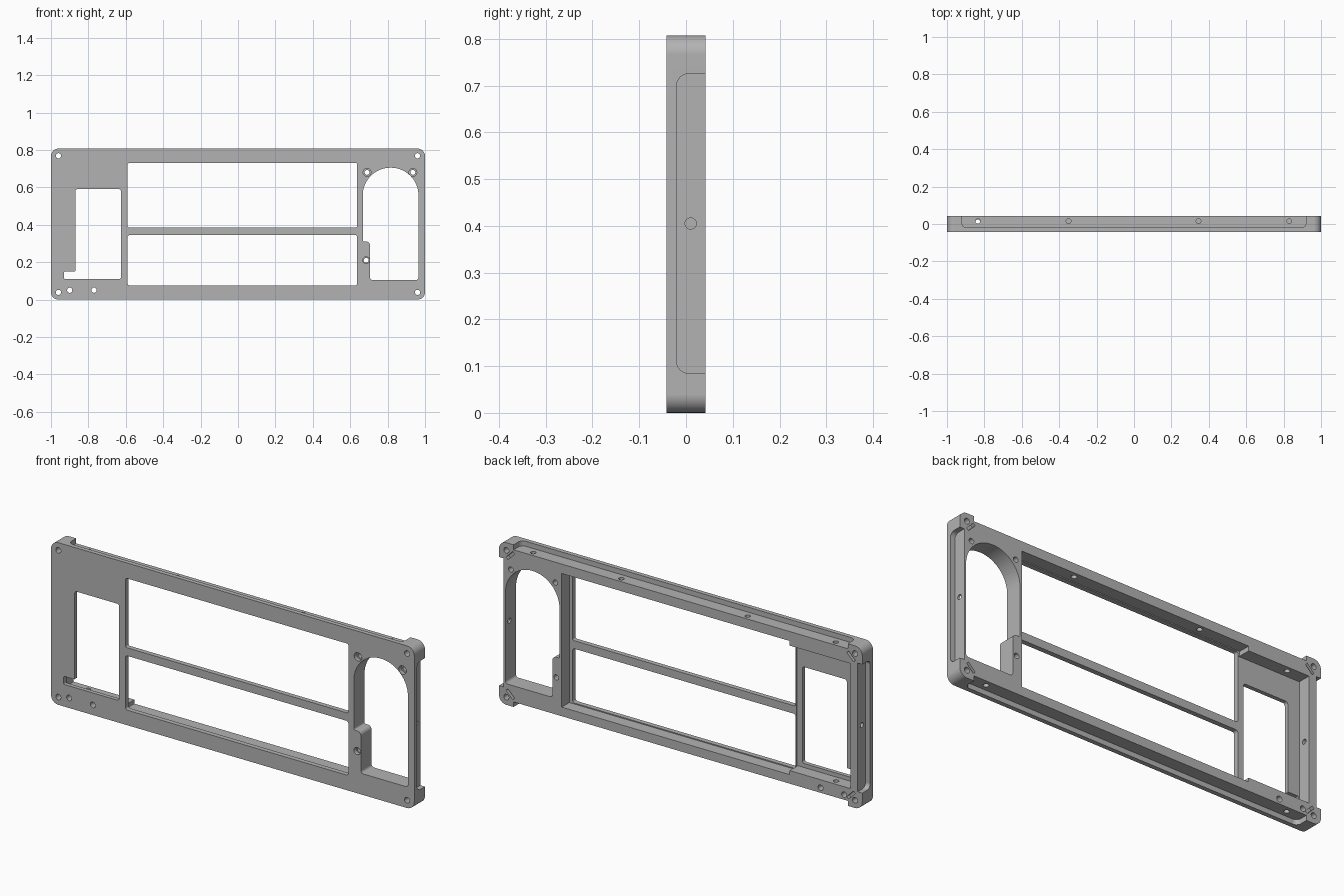
import bpy, bmesh, math
from mathutils import Vector

cube = bpy.data.objects.get("Cube")
if cube:
    bpy.data.objects.remove(cube, do_unlink=True)

grey = bpy.data.materials.new("plain grey")
grey.use_nodes = True
grey.diffuse_color = (0.45, 0.45, 0.45, 1)
grey.node_tree.nodes["Principled BSDF"].inputs["Base Color"].default_value = (0.45, 0.45, 0.45, 1)

BACK, FRONT, H = 0.042, -0.042, 0.807
FAR = 0.1


def fillet(corners, steps=8):
    """Round every (a, b, radius) corner of a closed outline."""
    out = []
    for i, (a, b, r) in enumerate(corners):
        p = Vector((a, b))
        u = (Vector(corners[i - 1][:2]) - p).normalized()
        v = (Vector(corners[(i + 1) % len(corners)][:2]) - p).normalized()
        half = u.angle(v) / 2
        if r == 0:
            out.append(p)
            continue
        c = p + (u + v).normalized() * (r / math.sin(half))
        s, e = p + u * (r / math.tan(half)) - c, p + v * (r / math.tan(half)) - c
        a0 = math.atan2(s.y, s.x)
        turn = math.atan2(e.y, e.x) - a0
        turn = (turn + math.pi) % (2 * math.pi) - math.pi
        for k in range(steps + 1):
            t = a0 + turn * k / steps
            out.append(c + Vector((math.cos(t), math.sin(t))) * r)
    return out


def rect(a0, a1, b0, b1, r=0.0):
    return fillet([(a0, b0, r), (a1, b0, r), (a1, b1, r), (a0, b1, r)])


def circle(a, b, r, n=24):
    return [Vector((a + r * math.cos(2 * math.pi * k / n),
                    b + r * math.sin(2 * math.pi * k / n))) for k in range(n)]


def prism(name, outline, axis, lo, hi):
    """Extrude an outline along an axis from lo to hi."""
    place = {"X": lambda p, h: (h, p.x, p.y),
             "Y": lambda p, h: (p.x, h, p.y),
             "Z": lambda p, h: (p.x, p.y, h)}[axis]
    bm = bmesh.new()
    low = [bm.verts.new(place(p, lo)) for p in outline]
    high = [bm.verts.new(place(p, hi)) for p in outline]
    bm.faces.new(low)
    bm.faces.new(high)
    for i in range(len(low)):
        bm.faces.new((low[i - 1], low[i], high[i], high[i - 1]))
    bmesh.ops.recalc_face_normals(bm, faces=bm.faces)
    mesh = bpy.data.meshes.new(name)
    bm.to_mesh(mesh)
    bm.free()
    mesh.materials.append(grey)
    ob = bpy.data.objects.new(name, mesh)
    bpy.context.collection.objects.link(ob)
    return ob


# Body plate with rounded corners
frame = prism("bezel_frame", rect(-1, 1, 0, H, 0.04), "Y", FRONT, BACK)


def cut(outline, axis, lo, hi):
    cutter = prism("cutter", outline, axis, lo, hi)
    cutter.hide_render = True
    mod = frame.modifiers.new("cut", "BOOLEAN")
    mod.operation, mod.solver, mod.object = "DIFFERENCE", "EXACT", cutter
    bpy.context.view_layer.objects.active = frame
    bpy.ops.object.modifier_apply(modifier=mod.name)
    bpy.data.objects.remove(cutter, do_unlink=True)


# Shallow recesses around the four edges, open at the back
side = fillet([(-0.02, 0.085, 0.025), (FAR, 0.085, 0), (FAR, 0.725, 0), (-0.02, 0.725, 0.025)])
cut(side, "X", 0.975, 1.1)
cut(side, "X", -1.1, -0.975)
long_side = fillet([(-0.92, -0.02, 0.025), (0.92, -0.02, 0.025), (0.92, FAR, 0), (-0.92, FAR, 0)])
cut(long_side, "Z", H - 0.025, 1)
cut(long_side, "Z", -0.1, 0.025)

# Rear pockets behind the centre and the narrow panel
cut(rect(-0.6, 0.655, 0.07, 0.735), "Y", -0.018, FAR)
cut(rect(-0.934, -0.595, 0.09, 0.712), "Y", -0.022, FAR)

# Two wide windows
cut(rect(-0.59, 0.637, 0.075, 0.345, 0.012), "Y", -FAR, FAR)
cut(rect(-0.59, 0.637, 0.385, 0.73, 0.008), "Y", -FAR, FAR)

# Narrow window with a foot notch
cut(fillet([(-0.93, 0.11, 0.004), (-0.625, 0.11, 0.012), (-0.625, 0.59, 0.012),
            (-0.87, 0.59, 0.012), (-0.87, 0.15, 0.004), (-0.93, 0.15, 0.004)]), "Y", -FAR, FAR)

# Arched opening with a stepped lower corner
cut(fillet([(0.667, 0.705, 0.148), (0.667, 0.31, 0.008), (0.706, 0.31, 0.02),
            (0.706, 0.105, 0.014), (0.965, 0.105, 0.014), (0.965, 0.705, 0.148)], 16),
    "Y", -FAR, FAR)

# Corner screw holes and diagonal nut slots
for sx in (-1, 1):
    for sz in (-1, 1):
        mid = H / 2
        cut(circle(sx * 0.96, mid + sz * 0.365, 0.014), "Y", -FAR, FAR)
        c = Vector((sx * 0.938, mid + sz * 0.345))
        along = Vector((sx, -sz)).normalized() * 0.026
        across = Vector((sx, sz)).normalized() * 0.007
        cut([c - along - across, c + along - across, c + along + across, c - along + across],
            "Y", 0.022, FAR)

# Counterbored holes around the arch
for x, z, r in ((0.69, 0.68, 0.021), (0.935, 0.68, 0.021), (0.685, 0.21, 0.018)):
    cut(circle(x, z, r), "Y", -FAR, -0.022)
    cut(circle(x, z, 0.013), "Y", -FAR, FAR)

# Small front holes below the narrow window
for x in (-0.9, -0.77):
    cut(circle(x, 0.05, 0.014), "Y", -FAR, FAR)

# Edge screw holes
for x in (-0.835, -0.35, 0.345, 0.83):
    cut(circle(x, 0.015, 0.013), "Z", 0.725 if x > 0.5 else 0.7, 1)
for x in (-0.835, 0.83):
    cut(circle(x, 0.012, 0.013), "Z", -0.1, 0.08 if x > 0 else 0.1)
cut(circle(0.01, 0.405, 0.012), "X", 0.95, 1.1)
cut(circle(0.01, 0.405, 0.012), "X", -1.1, -0.92)

# Smooth rounds, crisp edges
bpy.ops.object.select_all(action="DESELECT")
frame.select_set(True)
bpy.context.view_layer.objects.active = frame
bpy.ops.object.shade_smooth_by_angle(angle=math.radians(30))
weighted = frame.modifiers.new("weighted normals", "WEIGHTED_NORMAL")
weighted.keep_sharp = True
